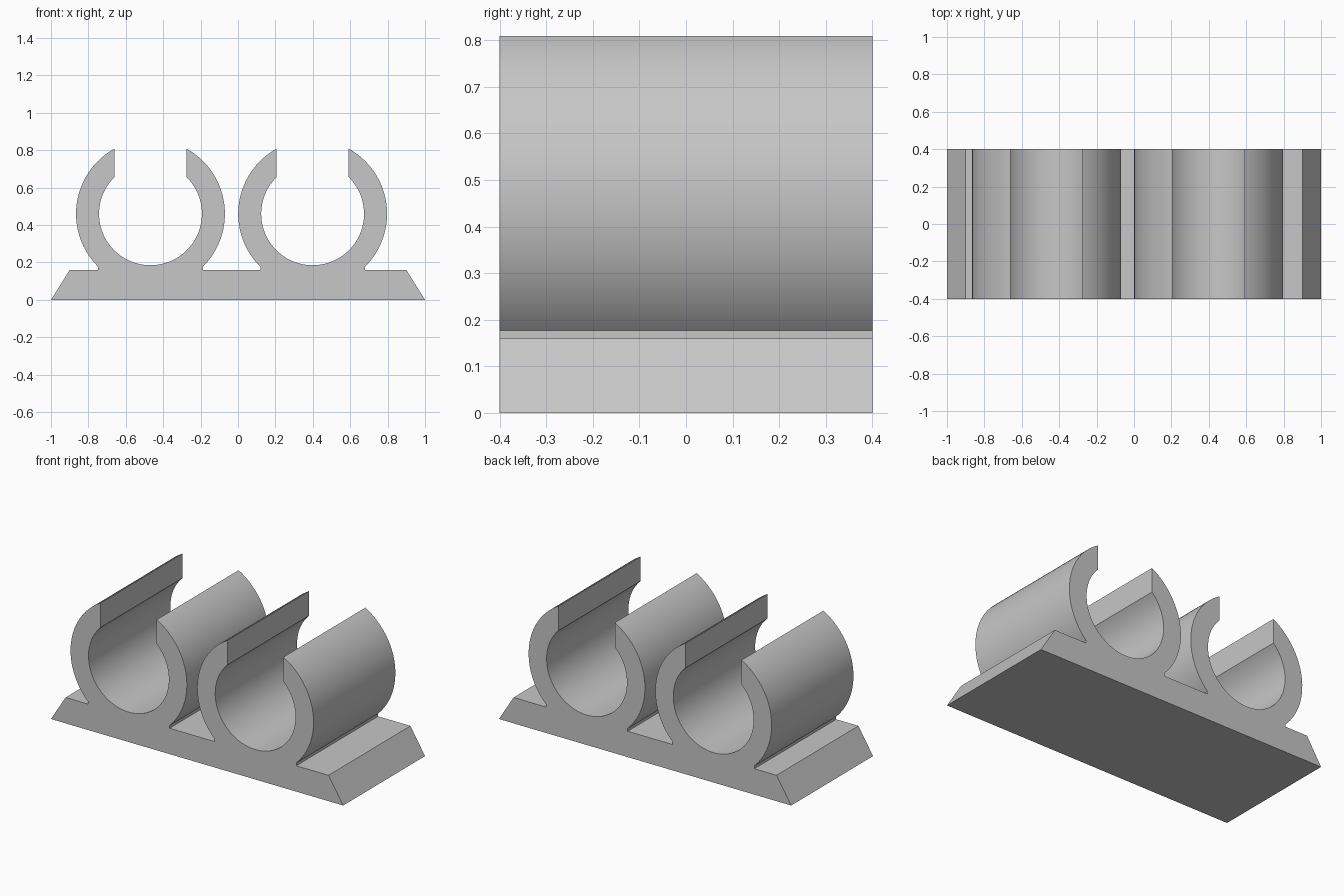
import bpy
import bmesh
from math import sin, cos, asin, acos, pi

cube = bpy.data.objects.get("Cube")
if cube:
    bpy.data.objects.remove(cube, do_unlink=True)

HALF_DEPTH = 0.4
BASE_TOP = 0.16
RING_Z = 0.46
OUTER, INNER = 0.398, 0.275
HALF_GAP, HALF_NECK = 0.192, 0.28

grey = bpy.data.materials.new("grey plastic")
grey.use_nodes = True
colour = (0.57, 0.57, 0.57, 1)
grey.diffuse_color = colour
grey.node_tree.nodes["Principled BSDF"].inputs["Base Color"].default_value = colour


def arc(cx, radius, start, end, steps):
    angles = [start + (end - start) * i / steps for i in range(steps + 1)]
    return [(cx + radius * cos(a), RING_Z + radius * sin(a)) for a in angles]


def clip_outline(cx):
    """Open ring on a short neck, traced from its right foot to its left foot."""
    foot = -acos(HALF_NECK / OUTER)
    tip = acos(HALF_GAP / OUTER)
    mouth = acos(HALF_GAP / INNER)
    return ([(cx + HALF_NECK, BASE_TOP)]
            + arc(cx, OUTER, foot, tip, 32)
            + arc(cx, INNER, mouth, -pi - mouth, 72)
            + arc(cx, OUTER, pi - tip, pi - foot, 32)
            + [(cx - HALF_NECK, BASE_TOP)])


# Sloped base and both clips share one continuous cross-section
outline = [(-1, 0), (1, 0), (0.9, BASE_TOP)]
for centre in (0.399, -0.468):
    outline += clip_outline(centre)
outline.append((-0.9, BASE_TOP))

# Extrude the cross-section from front to back
bm = bmesh.new()
front = bm.faces.new([bm.verts.new((x, -HALF_DEPTH, z)) for x, z in outline])
sweep = bmesh.ops.extrude_face_region(bm, geom=[front], use_keep_orig=True)
back = [v for v in sweep["geom"] if isinstance(v, bmesh.types.BMVert)]
bmesh.ops.translate(bm, verts=back, vec=(0, 2 * HALF_DEPTH, 0))
bmesh.ops.recalc_face_normals(bm, faces=bm.faces)

mesh = bpy.data.meshes.new("double_pipe_clip")
bm.to_mesh(mesh)
bm.free()
mesh.materials.append(grey)

holder = bpy.data.objects.new("double_pipe_clip", mesh)
bpy.context.collection.objects.link(holder)
bpy.ops.object.select_all(action="DESELECT")
holder.select_set(True)
bpy.context.view_layer.objects.active = holder
bpy.ops.object.shade_smooth_by_angle(angle=pi / 6)
